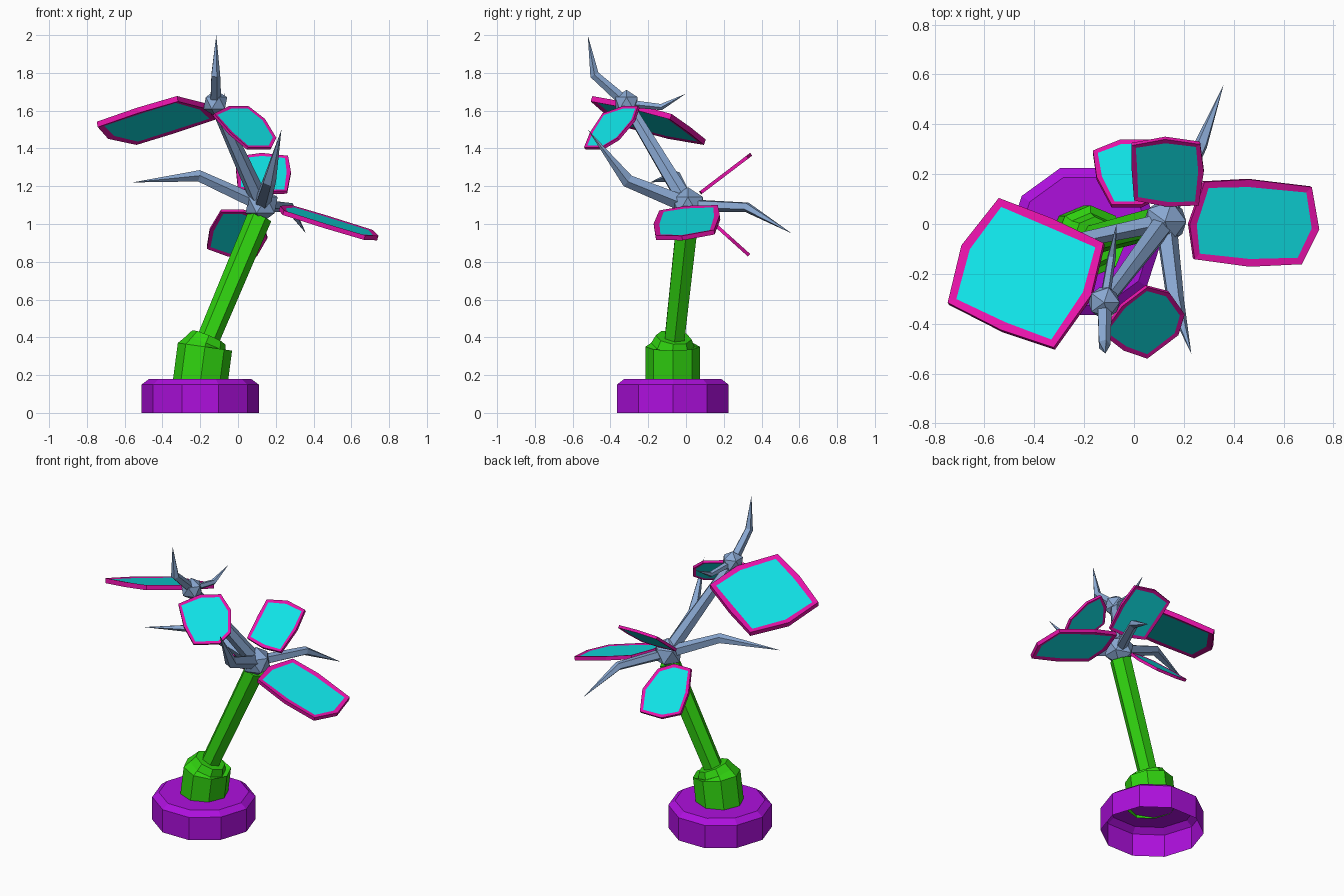
import bpy
import bmesh
from math import cos, sin, tau
from mathutils import Vector

cube = bpy.data.objects.get("Cube")
if cube:
    bpy.data.objects.remove(cube, do_unlink=True)


def material(name, rgb):
    mat = bpy.data.materials.new(name)
    mat.use_nodes = True
    color = (*rgb, 1)
    mat.diffuse_color = color
    mat.node_tree.nodes["Principled BSDF"].inputs["Base Color"].default_value = color
    return mat


PURPLE = material("purple", (0.42, 0.005, 0.72))
GREEN = material("green", (0.03, 0.66, 0.005))
STEEL = material("blue grey", (0.25, 0.39, 0.64))
PINK = material("magenta", (0.8, 0.006, 0.4))
CYAN = material("cyan", (0.005, 0.77, 0.8))


def finish(name, bm, *mats):
    bmesh.ops.recalc_face_normals(bm, faces=bm.faces)
    mesh = bpy.data.meshes.new(name)
    bm.to_mesh(mesh)
    bm.free()
    for mat in mats:
        mesh.materials.append(mat)
    obj = bpy.data.objects.new(name, mesh)
    bpy.context.collection.objects.link(obj)
    return obj


def tube(name, mat, sides, path, radii, cap_start=True):
    """Loft a polygon along a path; a radius of zero makes a point."""
    bm = bmesh.new()
    path = [Vector(p) for p in path]
    rings = []
    for i, (centre, radius) in enumerate(zip(path, radii)):
        tangent = path[min(i + 1, len(path) - 1)] - path[max(i - 1, 0)]
        turn = Vector((0, 0, 1)).rotation_difference(tangent)
        if radius == 0:
            rings.append([bm.verts.new(centre)] * sides)
            continue
        rings.append([bm.verts.new(centre + turn @ Vector(
            (radius * cos(tau * k / sides), radius * sin(tau * k / sides), 0)))
            for k in range(sides)])
    for low, high in zip(rings, rings[1:]):
        for k in range(sides):
            n = (k + 1) % sides
            quad = [low[k], low[n], high[n], high[k]]
            bm.faces.new(list(dict.fromkeys(quad)))
    if cap_start:
        bm.faces.new(rings[0][::-1])
    if radii[-1] > 0:
        bm.faces.new(rings[-1])
    return finish(name, bm, mat)


def hub(name, centre, radius):
    bm = bmesh.new()
    bmesh.ops.create_icosphere(bm, subdivisions=1, radius=radius)
    bmesh.ops.translate(bm, verts=bm.verts, vec=centre)
    return finish(name, bm, STEEL)


def petal(name, outline, place):
    """Framed panel: the outline is set on a plane, thickened and inset on both sides."""
    bm = bmesh.new()
    points = [Vector(place(u, v)) for u, v in outline]
    size = max((p - q).length for p in points for q in points)
    face = bm.faces.new([bm.verts.new(p) for p in points])
    bm.normal_update()
    normal = face.normal.copy()
    thick = 0.045 * size
    bmesh.ops.translate(bm, verts=bm.verts, vec=-normal * thick / 2)
    extruded = bmesh.ops.extrude_face_region(bm, geom=[face], use_keep_orig=True)["geom"]
    bmesh.ops.translate(bm, vec=normal * thick,
                        verts=[g for g in extruded if isinstance(g, bmesh.types.BMVert)])
    bmesh.ops.recalc_face_normals(bm, faces=bm.faces)
    panels = [f for f in bm.faces if len(f.verts) == len(outline)]
    bmesh.ops.inset_individual(bm, faces=panels, thickness=0.055 * size, depth=-0.008 * size)
    for f in panels:
        f.material_index = 1
    return finish(name, bm, PINK, CYAN)


# Hollow base, collar and leaning stem
tube("base", PURPLE, 10, [(-0.2, -0.07, 0), (-0.2, -0.07, 0.15), (-0.2, -0.07, 0.18)],
     [0.31, 0.31, 0.27], cap_start=False)
tube("collar", GREEN, 8,
     [(-0.2, -0.07, 0.16), (-0.175, -0.07, 0.35), (-0.172, -0.07, 0.36), (-0.155, -0.065, 0.4)],
     [0.145, 0.145, 0.115, 0.095], cap_start=False)
tube("stem", GREEN, 6, [(-0.175, -0.065, 0.35), (0.115, 0.01, 1.04)], [0.06, 0.066])

# Hubs and the branch joining them
LOW = (0.125, 0.01, 1.1)
HIGH = (-0.12, -0.315, 1.64)
hub("lower_hub", LOW, 0.095)
hub("upper_hub", HIGH, 0.07)
tube("branch", STEEL, 6, [LOW, HIGH], [0.048, 0.032])

# Bent spikes: start, bend, tip
spikes = {
    "left_spike": (LOW, (0.27, 0.32, 1.09), (0.36, 0.56, 0.95), 0.035),
    "right_spike": (LOW, (-0.21, -0.06, 1.255), (-0.56, -0.19, 1.22), 0.04),
    "front_spike": (LOW, (0.165, -0.31, 1.23), (0.23, -0.52, 1.5), 0.046),
    "top_spike": (HIGH, (-0.12, -0.485, 1.79), (-0.115, -0.52, 2.0), 0.032),
    "back_spike": (HIGH, (-0.09, -0.13, 1.62), (-0.07, 0.0, 1.69), 0.022),
}
for name, (start, bend, tip, radius) in spikes.items():
    tube(name, STEEL, 5, [start, bend, tip], [radius, radius * 0.8, 0])

# Framed petals
petal("upper_right_petal",
      [(-0.54, 0.1), (-0.33, 0.02), (-0.12, -0.08), (-0.17, -0.29),
       (-0.32, -0.5), (-0.53, -0.43), (-0.745, -0.32), (-0.69, -0.09)],
      lambda x, y: (x, y, 1.565 + 0.186 * x - 0.315 * y))
petal("upper_front_petal",
      [(-0.13, 1.58), (-0.05, 1.62), (0.05, 1.62), (0.14, 1.55),
       (0.2, 1.45), (0.175, 1.4), (0.05, 1.4), (-0.045, 1.48)],
      lambda x, z: (x, -2.392 + 0.753 * x + 1.299 * z, z))
petal("left_petal",
      [(0.22, 0), (0.28, 0.17), (0.46, 0.18), (0.71, 0.15),
       (0.74, -0.02), (0.67, -0.16), (0.46, -0.17), (0.24, -0.14)],
      lambda x, y: (x, y, 1.15 - 0.3 * x + 0.13 * y))
petal("back_petal",
      [(-0.01, 0.32), (0.125, 0.345), (0.265, 0.325), (0.28, 0.215),
       (0.26, 0.08), (0.13, 0.075), (0, 0.1), (-0.01, 0.23)],
      lambda x, y: (x, y, 1.107 + 0.76 * y))
petal("lower_back_petal",
      [(-0.09, 1.07), (0.03, 1.07), (0.12, 1.03), (0.155, 0.93),
       (0.1, 0.835), (-0.055, 0.835), (-0.165, 0.875), (-0.15, 0.97)],
      lambda x, z: (x, (1.135 - z) / 0.9, z))
